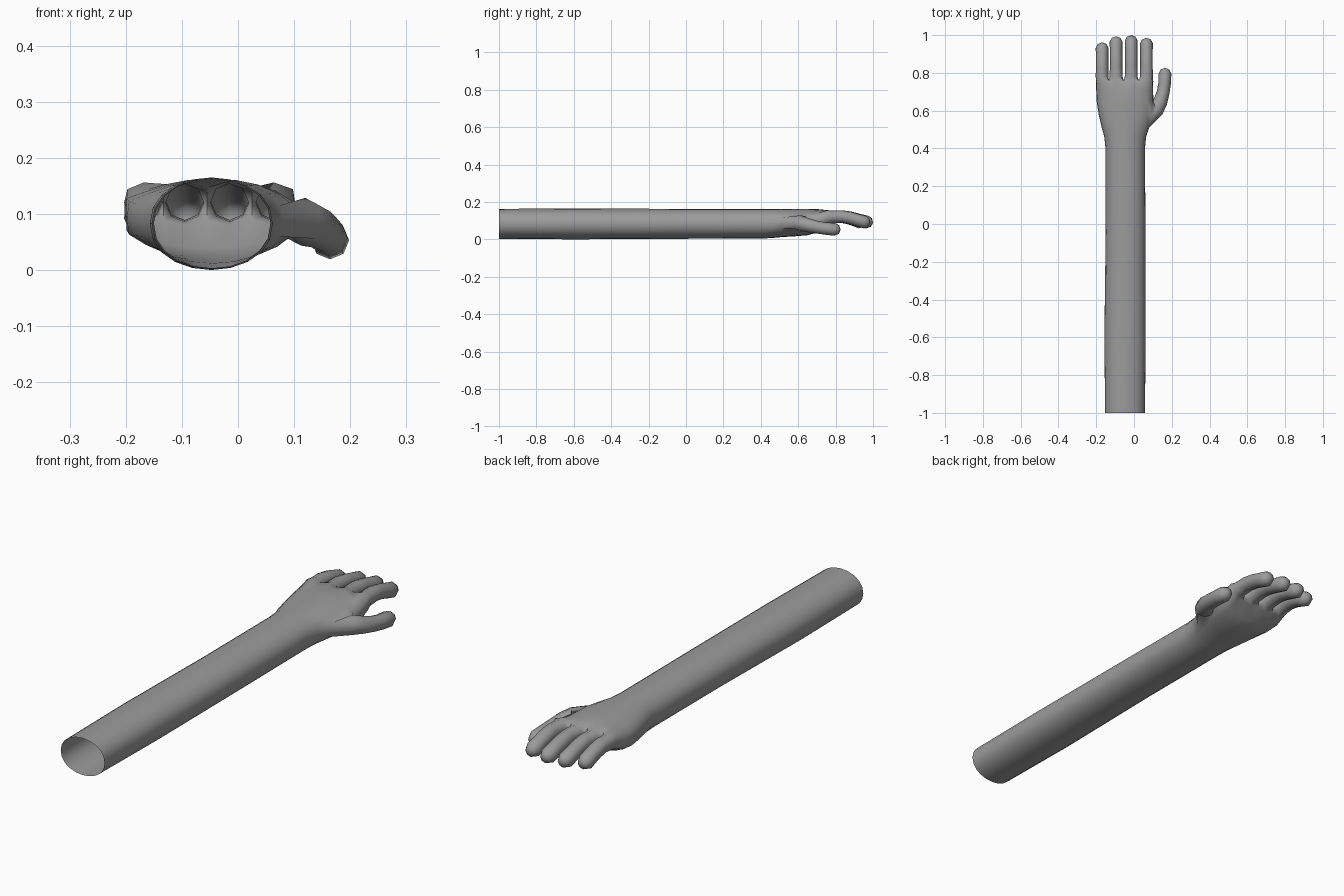
import bpy, bmesh, math
from mathutils import Vector

if "Cube" in bpy.data.objects:
    bpy.data.objects.remove(bpy.data.objects["Cube"])

skin = bpy.data.materials.new("plain grey")
skin.diffuse_color = (0.33, 0.33, 0.33, 1)
skin.use_nodes = True
skin.node_tree.nodes["Principled BSDF"].inputs["Base Color"].default_value = skin.diffuse_color

bm = bmesh.new()
N = 20                       # points round the arm
UP = Vector((0, 0, 1))


def bridge(a, b, skip=()):
    """Join two rings of equal length with quads."""
    n = len(a)
    for i in range(n):
        if i not in skip:
            k = (i + 1) % n
            bm.faces.new((a[i], b[i], b[k], a[k]))


def tube(root, path, tip):
    """Grow a rounded eight-sided digit out of a loop of eight vertices."""
    pts = [Vector(p[:3]) for p in path] + [Vector(tip)]
    prev = root
    start = sum((v.co for v in root), Vector()) / 8
    for k, p in enumerate(path):
        d = (pts[k + 1] - (pts[k - 1] if k else start)).normalized()
        u = d.cross(UP).normalized()
        v = u.cross(d)
        ring = [bm.verts.new(pts[k] + p[3] * (u * math.cos(a) + v * math.sin(a)))
                for a in (i * math.pi / 4 for i in range(8))]
        bridge(prev, ring)
        prev = ring
    end = bm.verts.new(tip)
    for i in range(8):
        bm.faces.new((prev[i], end, prev[(i + 1) % 8]))


# Forearm, wrist and palm: y, left, right, bottom, top, squareness
sections = [
    (-1.00, -0.153, 0.058, 0.003, 0.163, 0.0),
    (-0.60, -0.157, 0.062, 0.000, 0.165, 0.0),
    (-0.05, -0.150, 0.061, 0.003, 0.163, 0.0),
    (0.40, -0.151, 0.058, 0.004, 0.163, 0.0),
    (0.46, -0.157, 0.064, 0.007, 0.163, 0.1),
    (0.51, -0.171, 0.080, 0.012, 0.163, 0.2),
    (0.58, -0.187, 0.100, 0.016, 0.163, 0.3),
    (0.65, -0.198, 0.103, 0.022, 0.163, 0.5),
    (0.71, -0.200, 0.101, 0.038, 0.161, 0.8),
]
THUMB = 5                    # section where the thumb opening begins
rings = []
for y, x0, x1, z0, z1, sq in sections:
    ring = []
    for i in range(N):
        a = 2 * math.pi * i / N
        c, s = math.cos(a), math.sin(a)
        lin = c if i in (0, 10) else math.copysign(min(1, abs(math.asin(c)) / 1.257), c)
        x = (x0 + x1) / 2 + (x1 - x0) / 2 * (c + (lin - c) * sq)
        p = 0.9 - 0.3 * sq
        z = (z0 + z1) / 2 + (z1 - z0) / 2 * math.copysign(abs(s) ** p, s)
        ring.append(bm.verts.new((x, y, z)))
    rings.append(ring)

# Knuckle ring, divided into one cell for each finger
cols = [-0.197, -0.168, -0.133, -0.094, -0.055, -0.015, 0.025, 0.064, 0.098]
half = [0.026 if c in (0, 8) else (0.029 if c % 2 == 0 else 0.038) for c in range(9)]
KY, KZ = 0.757, 0.118
knuckles = [bm.verts.new((0.102, KY, KZ))]
knuckles += [bm.verts.new((cols[c], KY, KZ + half[c])) for c in range(8, -1, -1)]
knuckles += [bm.verts.new((-0.200, KY, KZ))]
knuckles += [bm.verts.new((cols[c], KY, KZ - half[c])) for c in range(9)]
rings.append(knuckles)

for j in range(len(rings) - 1):
    bridge(rings[j], rings[j + 1], (0, N - 1) if j in (THUMB, THUMB + 1) else ())

# Four fingers, bending gently downwards
mids = {0: knuckles[10], 8: knuckles[0]}
for c in (2, 4, 6):
    mids[c] = bm.verts.new((cols[c], KY + 0.004, KZ))
for f, (x, tip) in enumerate([(-0.169, 0.962), (-0.095, 0.994), (-0.015, 1.0), (0.066, 0.986)]):
    c = 2 * f
    top = [knuckles[9 - k] for k in (c + 2, c + 1, c)]
    low = [knuckles[11 + k] for k in (c, c + 1, c + 2)]
    root = [mids[c + 2]] + top + [mids[c]] + low
    L = tip - KY
    tube(root, [
        (x, KY + 0.022, 0.120, 0.034),
        (x, KY + 0.33 * L, 0.122, 0.033),
        (x, KY + 0.52 * L, 0.115, 0.033),
        (x, KY + 0.70 * L, 0.103, 0.033),
        (x, tip - 0.030, 0.092, 0.034),
        (x, tip - 0.009, 0.089, 0.023),
    ], (x, tip, 0.087))

# Thumb, growing from the side of the palm
a, b, c = rings[THUMB:THUMB + 3]
root = [a[0], a[1], b[1], c[1], c[0], c[19], b[19], a[19]]
tube(root, [
    (0.116, 0.607, 0.086, 0.043),
    (0.139, 0.647, 0.077, 0.038),
    (0.154, 0.695, 0.066, 0.034),
    (0.162, 0.745, 0.058, 0.033),
    (0.164, 0.795, 0.053, 0.034),
    (0.164, 0.818, 0.052, 0.023),
], (0.164, 0.827, 0.052))

# Remove the unused point inside the thumb opening
bmesh.ops.delete(bm, geom=[v for v in bm.verts if not v.link_faces], context='VERTS')

mesh = bpy.data.meshes.new("arm_and_hand")
bm.to_mesh(mesh)
bm.free()
mesh.materials.append(skin)
arm = bpy.data.objects.new("arm_and_hand", mesh)
bpy.context.collection.objects.link(arm)
bpy.context.view_layer.objects.active = arm
arm.select_set(True)
bpy.ops.object.shade_smooth_by_angle(angle=math.radians(65))
